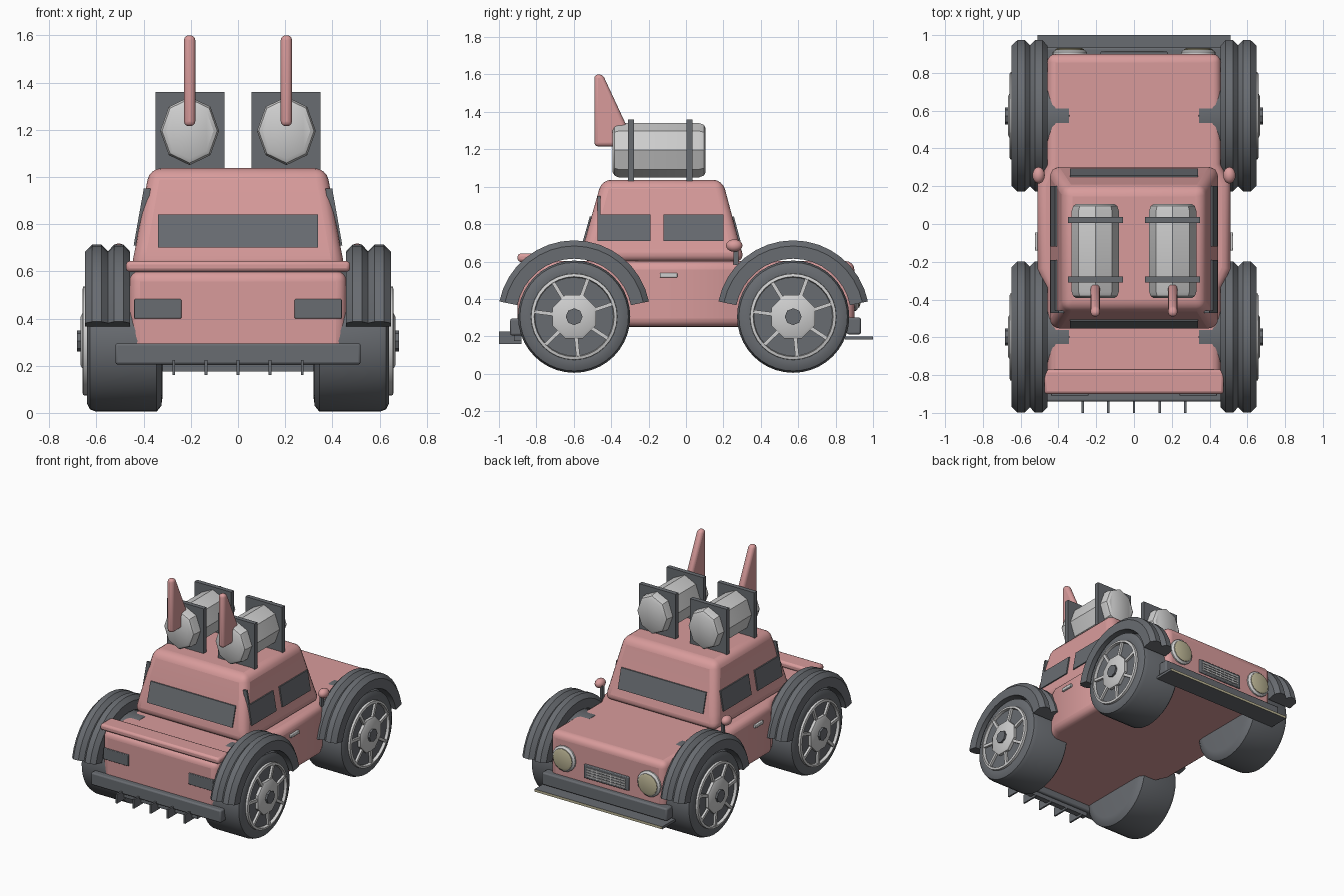
import bpy, bmesh, math
from mathutils import Vector, Matrix

if "Cube" in bpy.data.objects:
    bpy.data.objects.remove(bpy.data.objects["Cube"])


def material(name, rgb):
    m = bpy.data.materials.new(name)
    m.diffuse_color = (*rgb, 1)
    m.use_nodes = True
    m.node_tree.nodes["Principled BSDF"].inputs["Base Color"].default_value = m.diffuse_color
    return m


PINK = material("pink paint", (0.69, 0.33, 0.33))
DARK = material("dark grey", (0.14, 0.15, 0.165))
LIGHT = material("light grey", (0.62, 0.62, 0.62))
CREAM = material("cream lamp", (0.50, 0.46, 0.30))


def finish(name, bm, mat, bevel=0, segs=3, smooth=True):
    bmesh.ops.recalc_face_normals(bm, faces=bm.faces)
    me = bpy.data.meshes.new(name)
    bm.to_mesh(me)
    bm.free()
    me.materials.append(mat)
    ob = bpy.data.objects.new(name, me)
    bpy.context.collection.objects.link(ob)
    if bevel:
        mod = ob.modifiers.new("bevel", 'BEVEL')
        mod.width, mod.segments = bevel, segs
        mod.limit_method, mod.angle_limit = 'ANGLE', math.radians(35)
    if smooth:
        bpy.ops.object.select_all(action='DESELECT')
        ob.select_set(True)
        bpy.context.view_layer.objects.active = ob
        bpy.ops.object.shade_smooth_by_angle(angle=math.radians(32))
    return ob


def loft(name, rings, mat, bevel=0, segs=3, smooth=True, closed=False):
    """Skin a list of point rings, capping the ends."""
    bm = bmesh.new()
    vs = [[bm.verts.new(p) for p in r] for r in rings]
    n = len(rings[0])
    pairs = list(zip(vs, vs[1:])) + ([(vs[-1], vs[0])] if closed else [])
    for a, b in pairs:
        for i in range(n):
            j = (i + 1) % n
            bm.faces.new((a[i], a[j], b[j], b[i]))
    if not closed:
        bm.faces.new(vs[0])
        bm.faces.new(vs[-1])
    return finish(name, bm, mat, bevel, segs, smooth)


def box(name, x, y, z, mat, bevel=0, segs=2):
    ring = lambda h: [(x[0], y[0], h), (x[1], y[0], h), (x[1], y[1], h), (x[0], y[1], h)]
    return loft(name, [ring(z[0]), ring(z[1])], mat, bevel, segs, bevel > 0)


def disc(name, axis, centre, steps, mat, n=32, turn=0.0, squash=1.0):
    """Round part along x or y; steps are (offset, radius)."""
    rings = []
    for off, r in steps:
        ring = []
        for i in range(n):
            t = math.tau * i / n + turn
            a, b = r * math.cos(t) * squash, r * math.sin(t)
            ring.append(Vector(centre) + Vector((off, a, b) if axis == 'x' else (a, off, b)))
        rings.append(ring)
    return loft(name, rings, mat)


# Lower body: plan outline swelling between the wheels
half = [(0.46, -0.9), (0.46, -0.34), (0.51, -0.24), (0.51, 0.22), (0.46, 0.32), (0.46, 0.9)]
plan = half + [(-x, y) for x, y in reversed(half)]
loft("body", [[(x, y, z) for x, y in plan] for z in (0.25, 0.602)], PINK, 0.045, 4)

# Cabin with sloping sides
CAB = [(0.60, 0.455, -0.56, 0.315), (0.70, 0.435, -0.545, 0.285), (1.037, 0.375, -0.45, 0.195)]
loft("cabin", [[(-x, a, z), (x, a, z), (x, b, z), (-x, b, z)] for z, x, a, b in CAB], PINK, 0.05, 4)


def cab(z):
    t = (z - 0.70) / 0.337
    return [p + (q - p) * t for p, q in zip(CAB[1][1:], CAB[2][1:])]


# Windscreens, front and back
for name, k, s in (("rear_screen", 1, -1), ("windscreen", 2, 1)):
    rings = []
    for z in (0.70, 0.84):
        y = cab(z)[k]
        rings.append([(-0.34, y - s * 0.02, z), (0.34, y - s * 0.02, z),
                      (0.34, y + s * 0.009, z), (-0.34, y + s * 0.009, z)])
    loft(name, rings, DARK, smooth=False)

# Spoiler, bumpers, rear comb and front splitter
box("spoiler", (-0.475, 0.475), (-0.90, -0.77), (0.598, 0.643), PINK, 0.015)
box("rear_bumper", (-0.52, 0.52), (-0.94, -0.86), (0.205, 0.295), DARK, 0.01)
box("front_bumper", (-0.50, 0.50), (0.86, 0.935), (0.21, 0.30), DARK, 0.01)
box("comb_bar", (-0.32, 0.32), (-0.92, -0.88), (0.175, 0.207), DARK)
for i in range(-2, 3):
    box("comb_fin", (i * 0.136 - 0.006, i * 0.136 + 0.006), (-1.0, -0.88), (0.16, 0.225), DARK)
splitter = box("splitter", (-0.51, 0.51), (0.85, 1.0), (0.182, 0.2), DARK)
splitter.data.materials.append(CREAM)
for p in splitter.data.polygons:
    if p.normal.y > 0.9:
        p.material_index = 1

# Grille: frame and bars
box("grille_frame", (-0.18, 0.18), (0.88, 0.912), (0.335, 0.435), DARK, 0.006)
for i in range(4):
    z = 0.358 + i * 0.018
    box("grille_bar", (-0.155, 0.155), (0.90, 0.917), (z - 0.004, z + 0.004), LIGHT)
for i in range(9):
    x = (i - 4) * 0.037
    box("grille_upright", (x - 0.003, x + 0.003), (0.90, 0.915), (0.35, 0.42), LIGHT)

for s in (-1, 1):
    def sx(a, b):
        return tuple(sorted((s * a, s * b)))

    # Side windows and the thin rear pillar strip
    for y0, y1, top in ((-0.47, -0.19, 0.85), (-0.12, 0.20, 0.85), (-0.472, -0.458, 0.95)):
        rings = []
        for z in (0.71, top):
            x = cab(z)[0]
            rings.append([(s * (x - 0.02), y0, z), (s * (x + 0.009), y0, z),
                          (s * (x + 0.009), y1, z), (s * (x - 0.02), y1, z)])
        loft("side_window", rings, DARK, smooth=False)

    # Door handle, tail lamp, mirror
    box("door_handle", sx(0.49, 0.525), (-0.14, -0.045), (0.515, 0.538), LIGHT, 0.004)
    box("tail_lamp", sx(0.24, 0.44), (-0.909, -0.88), (0.40, 0.482), DARK, 0.004)
    box("mirror_post", sx(0.475, 0.49), (0.255, 0.28), (0.58, 0.68), DARK)
    bm = bmesh.new()
    bmesh.ops.create_uvsphere(bm, u_segments=16, v_segments=10, radius=1,
                              matrix=Matrix.Translation((s * 0.505, 0.258, 0.685))
                              @ Matrix.Diagonal((0.033, 0.044, 0.033, 1)))
    finish("mirror", bm, PINK)

    # Headlamp
    disc("lamp_rim", 'y', (s * 0.34, 0, 0.43), [(0.87, 0.092), (0.91, 0.092), (0.922, 0.078)], LIGHT, 16)
    disc("lamp_lens", 'y', (s * 0.34, 0, 0.43), [(0.90, 0.076), (0.926, 0.076), (0.932, 0.06)], CREAM, 16)

    # Roof tank, straps and fin
    disc("roof_tank", 'y', (s * 0.205, 0, 1.195),
         [(-0.392, 0.118), (-0.382, 0.136), (-0.36, 0.145), (0.07, 0.145), (0.095, 0.136), (0.105, 0.118)],
         LIGHT, 8, math.pi / 2, 0.86)
    for y in (-0.295, 0.02):
        box("tank_strap", sx(0.057, 0.35), (y - 0.016, y + 0.016), (1.03, 1.36), DARK)
    fin = [(-0.49, 1.215), (-0.49, 1.60), (-0.445, 1.60), (-0.315, 1.32), (-0.315, 1.215)]
    loft("roof_fin", [[(s * 0.205 + d, y, z) for y, z in fin] for d in (-0.024, 0.024)], PINK, 0.02, 3)

    for wy in (-0.598, 0.573):
        c = (0, wy, 0.305)

        def along(*steps):
            return [(s * x, r) for x, r in steps]

        # Tyre and hub
        disc("tyre", 'x', c, along((0.32, 0.24), (0.325, 0.275), (0.345, 0.30), (0.60, 0.30),
                                   (0.628, 0.29), (0.64, 0.265), (0.64, 0.24)), DARK, 40)
        disc("hub_plate", 'x', c, along((0.63, 0.125), (0.66, 0.125), (0.668, 0.11)), LIGHT, 8, math.pi / 8)
        disc("hub_cap", 'x', c, along((0.65, 0.045), (0.682, 0.045)), DARK, 8)

        # Rim ring
        rings = []
        for i in range(32):
            t = math.tau * i / 32
            rings.append([(s * x, wy + r * math.cos(t), 0.305 + r * math.sin(t))
                          for x, r in ((0.63, 0.232), (0.656, 0.230), (0.66, 0.214), (0.63, 0.208))])
        loft("rim_ring", rings, LIGHT, closed=True)

        # Spokes
        for k in range(7):
            t = math.radians(70 + k * 360 / 7)
            u, v = Vector((0, math.cos(t), math.sin(t))), Vector((0, -math.sin(t), math.cos(t)))
            loft("spoke", [[Vector((s * x, wy, 0.305)) + u * r + v * w
                            for x, w in ((0.63, -0.01), (0.656, -0.01), (0.656, 0.01), (0.63, 0.01))]
                           for r in (0.10, 0.22)], LIGHT, smooth=False)

        # Double-band fender arch
        for cx, w in ((0.505, 0.048), (0.598, 0.05)):
            prof = [(0.31, -w), (0.378, -w), (0.408, -0.02), (0.408, 0.02), (0.378, w), (0.31, w)]
            rings = []
            for i in range(17):
                t = math.radians(11.5 + i * 157 / 16)
                rings.append([(s * (cx + x), wy + r * math.cos(t), 0.305 + r * math.sin(t)) for r, x in prof])
            loft("fender", rings, DARK)
